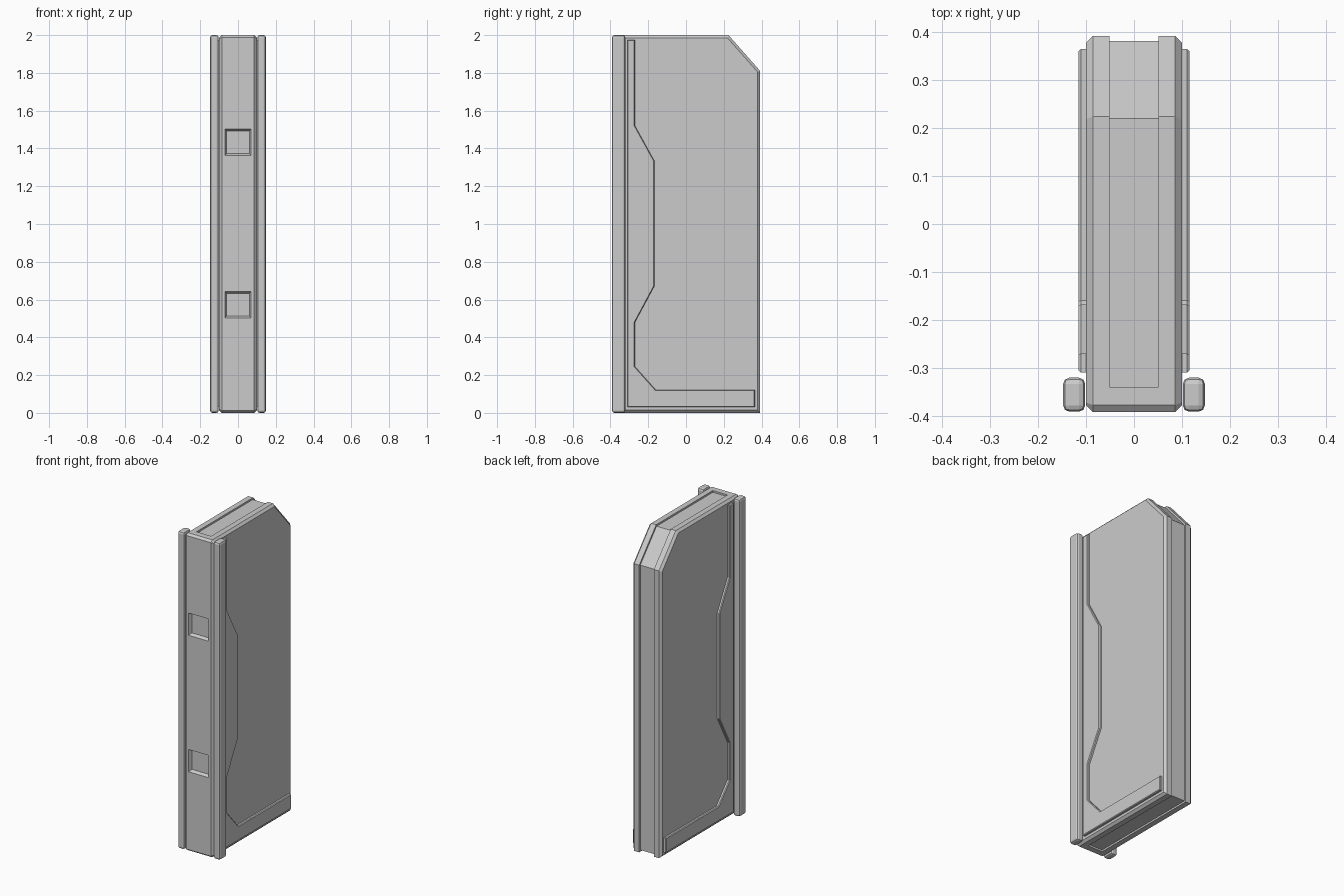
import bpy, bmesh
from mathutils import Vector, Matrix

if "Cube" in bpy.data.objects:
    bpy.data.objects.remove(bpy.data.objects["Cube"])

Y, H = 0.393, 2.0      # half depth, height
CH = 0.011             # channel depth


def inset(pts, d):
    """Offset a counter-clockwise (y, z) outline inwards by d with mitred corners."""
    out = []
    n = len(pts)
    for i in range(n):
        p, a, b = Vector(pts[i]), Vector(pts[i - 1]), Vector(pts[(i + 1) % n])
        u, v = (p - a).normalized(), (b - p).normalized()
        n1, n2 = Vector((-u.y, u.x)), Vector((-v.y, v.x))
        out.append(tuple(p + (n1 + n2) * d / (1 + n1.dot(n2))))
    return out


def loft(name, loops):
    """Skin a list of matching 3D loops and cap both ends."""
    bm = bmesh.new()
    rings = [[bm.verts.new(p) for p in loop] for loop in loops]
    for r, s in zip(rings, rings[1:]):
        for i in range(len(r)):
            j = (i + 1) % len(r)
            bm.faces.new((r[i], r[j], s[j], s[i]))
    bm.faces.new(rings[0])
    bm.faces.new(rings[-1])
    bmesh.ops.recalc_face_normals(bm, faces=bm.faces)
    me = bpy.data.meshes.new(name)
    bm.to_mesh(me)
    bm.free()
    ob = bpy.data.objects.new(name, me)
    bpy.context.collection.objects.link(ob)
    return ob


def at_x(x, pts):
    return [(x, y, z) for y, z in pts]


def apply(ob, mod):
    bpy.context.view_layer.objects.active = ob
    bpy.ops.object.modifier_apply(modifier=mod.name)


def carve(ob, cutter):
    cutter.hide_render = True
    mod = ob.modifiers.new("carve", 'BOOLEAN')
    mod.operation, mod.solver, mod.object = 'DIFFERENCE', 'EXACT', cutter
    apply(ob, mod)
    bpy.data.objects.remove(cutter)


# Main slab with bevelled rims and one clipped top corner
outline = [(-Y + .015, 0), (Y, 0), (Y, 1.81), (.225, H), (-Y + .015, H),
           (-Y, H - .012), (-Y, .012)]
rim = inset(outline, .014)
slab = loft("slab", [at_x(-.1, rim), at_x(-.086, outline),
                     at_x(.086, outline), at_x(.1, rim)])

# Shallow channel running over the top, down the back and under the base
inner = inset(outline, CH)
c_shape = [(-.34, CH)] + inner[1:4] + [(-.34, H - CH), (-.34, 2.1), (.5, 2.1),
                                       (.5, -.1), (-.34, -.1)]
carve(slab, loft("channel_cutter", [at_x(-.051, c_shape), at_x(.051, c_shape)]))

# Two tapered square sockets in the front edge
for zc in (.573, 1.433):
    rings = [[(a * h, y, zc + b * h) for a, b in ((-1, -1), (1, -1), (1, 1), (-1, 1))]
             for y, h in ((-Y - .02, .080), (-Y + .02, .060))]
    carve(slab, loft("socket_cutter", rings))

# Raised trim plates and bevelled posts on both sides
trim = [(-.31, .03), (.365, .03), (.365, .122), (-.16, .122), (-.27, .245), (-.27, .48),
        (-.168, .67), (-.168, 1.335), (-.27, 1.52), (-.27, 1.975), (-.31, 1.975)]
for side, s in (("left", -1), ("right", 1)):
    loft(side + "_trim", [at_x(s * .095, trim), at_x(s * .111, trim),
                          at_x(s * .116, inset(trim, .004))])
    ring = [(s * x, y) for x, y in ((.102, -.392), (.148, -.392), (.148, -.321), (.102, -.321))]
    post = loft(side + "_post", [[(x, y, z) for x, y in ring] for z in (0, H)])
    bev = post.modifiers.new("bevel", 'BEVEL')
    bev.width, bev.segments = .013, 2
    apply(post, bev)
